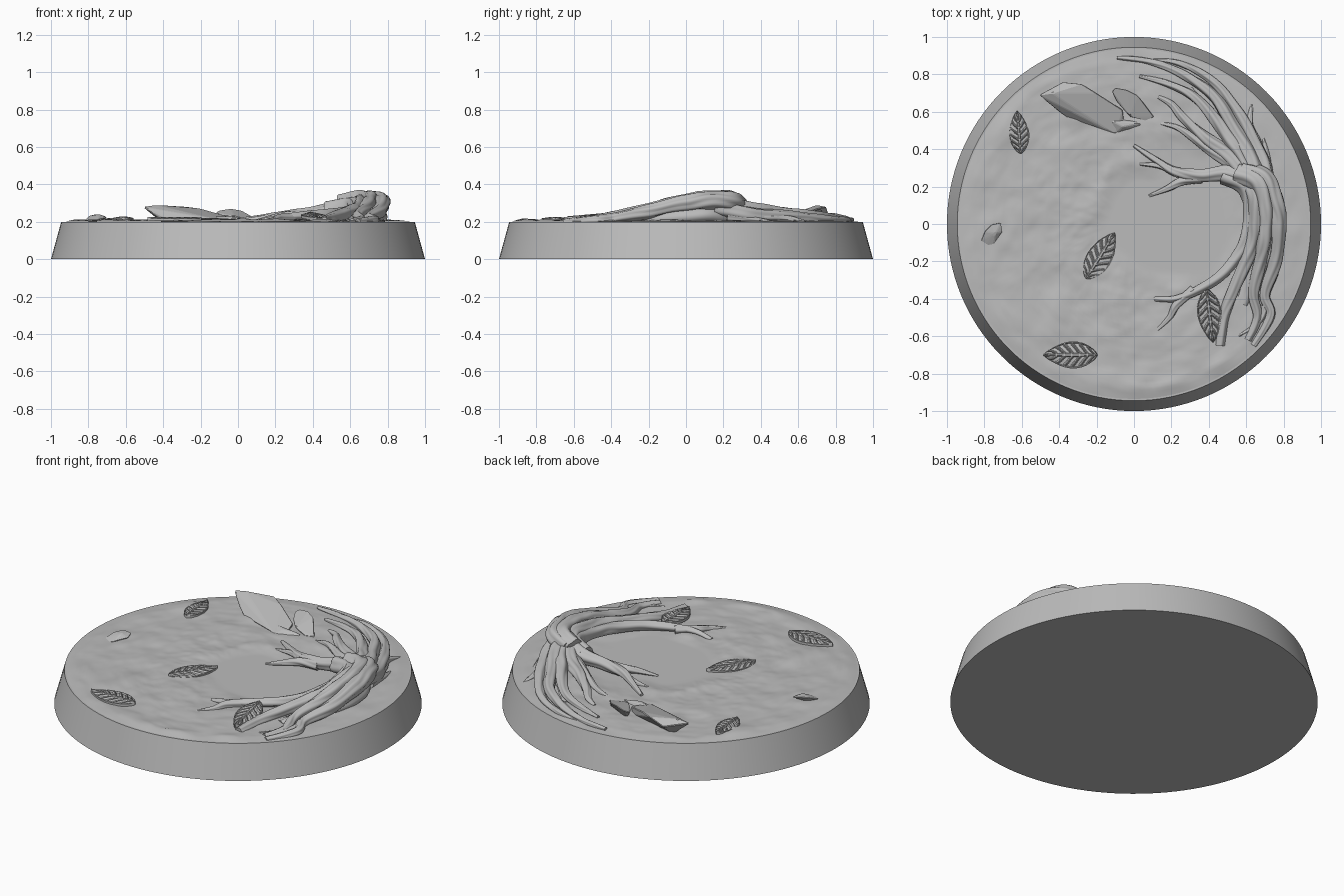
import bpy, bmesh, math, random
from mathutils import Vector, Matrix, noise

if "Cube" in bpy.data.objects:
    bpy.data.objects.remove(bpy.data.objects["Cube"])
random.seed(4)
TOP = 0.2

stone = bpy.data.materials.new("plain grey")
stone.use_nodes = True
stone.diffuse_color = (0.5, 0.5, 0.5, 1)
stone.node_tree.nodes["Principled BSDF"].inputs["Base Color"].default_value = (0.5, 0.5, 0.5, 1)


def finish(bm, name, angle=None):
    """Turn a bmesh into a named object, optionally smooth shaded."""
    bmesh.ops.recalc_face_normals(bm, faces=bm.faces)
    mesh = bpy.data.meshes.new(name)
    bm.to_mesh(mesh)
    bm.free()
    mesh.materials.append(stone)
    obj = bpy.data.objects.new(name, mesh)
    bpy.context.collection.objects.link(obj)
    if angle:
        bpy.ops.object.select_all(action='DESELECT')
        obj.select_set(True)
        bpy.context.view_layer.objects.active = obj
        bpy.ops.object.shade_smooth_by_angle(angle=math.radians(angle))
    return obj


def bridge(bm, a, b):
    for i in range(len(a)):
        j = (i + 1) % len(a)
        bm.faces.new((a[i], a[j], b[j], b[i]))


# Tapered round plinth
bm = bmesh.new()
bmesh.ops.create_cone(bm, cap_ends=True, segments=128, radius1=1, radius2=0.945,
                      depth=TOP, matrix=Matrix.Translation((0, 0, TOP / 2)))
finish(bm, "plinth", 30)


# Uneven soil, level in the middle and fading out at the rim
def soil_height(x, y):
    p = Vector((x, y, 0))
    rough = noise.fractal(p * 5, 0.8, 2.2, 5)
    centre = (p - Vector((0.22, 0.02, 0))).length + 0.12 * noise.noise(p * 4)
    fade = min(1, max(0, (centre - 0.3) / 0.15))
    rim = min(1, max(0, (0.935 - p.length) / 0.06))
    side = 0.7 if x > 0.5 else 1
    return TOP + 0.001 + fade * rim * side * max(0, 0.008 + 0.011 * rough)


bm = bmesh.new()
rings, count = 60, 160
previous = None
for k in range(1, rings + 1):
    r = 0.935 * k / rings
    ring = []
    for i in range(count):
        a = math.tau * i / count
        x, y = r * math.cos(a), r * math.sin(a)
        ring.append(bm.verts.new((x, y, soil_height(x, y))))
    if previous:
        bridge(bm, previous, ring)
    else:
        bm.faces.new(ring)
    previous = ring
finish(bm, "soil", 60)


# Roots: tapered tubes with twisting bark ridges
def spline(points, t):
    n = len(points) - 1
    i = min(int(t * n), n - 1)
    f = t * n - i
    p0, p1, p2, p3 = (points[min(max(i + d, 0), n)] for d in (-1, 0, 1, 2))
    return 0.5 * (2 * p1 + (p2 - p0) * f + (2 * p0 - 5 * p1 + 4 * p2 - p3) * f * f
                  + (3 * p1 - p0 - 3 * p2 + p3) * f ** 3)


def root(name, start, end, *path, ridges=5, depth=0.16):
    """Path points are x, y and height above the plinth in hundredths."""
    points = [Vector((x / 100, y / 100, TOP + z / 100)) for x, y, z in path]
    steps, sides = 14 * len(points), 30
    phase = random.random() * math.tau
    bm = bmesh.new()
    loops = []
    for s in range(steps + 1):
        t = s / steps
        c = spline(points, t)
        d = (spline(points, min(1, t + 0.01)) - spline(points, max(0, t - 0.01))).normalized()
        across = d.cross(Vector((0, 0, 1))).normalized()
        up = across.cross(d)
        radius = start + (end - start) * t
        radius *= 1 + 0.12 * noise.noise(c * 9 + Vector((phase, 0, 0)))
        loop = []
        for i in range(sides):
            a = math.tau * i / sides
            bark = 1 - depth * abs(math.cos(ridges / 2 * (a + phase) + 3 * t + 2 * noise.noise(c * 6))) ** 3
            loop.append(bm.verts.new(c + radius * bark * (across * math.cos(a) + up * math.sin(a))))
        if loops:
            bridge(bm, loops[-1], loop)
        loops.append(loop)
    bm.faces.new(loops[0])
    bm.faces.new(loops[-1])
    return finish(bm, name, 50)


# Arched trunk running to the front
root("trunk_outer", .062, .018, (58, 28, 8), (70, 24, 11), (76, 10, 11), (77, -6, 9), (75, -22, 5), (70, -38, 2), (73, -49, 1), (64, -65, 0), ridges=6)
root("trunk_crest", .055, .02, (55, 27, 9), (66, 22, 12), (71, 9, 12), (70, -6, 10), (67, -22, 6), (64, -38, 3), (66, -50, 1), (61, -62, 0))
root("trunk_middle", .05, .025, (58, 25, 8), (65, 14, 10), (65, -3, 8), (60, -20, 5), (53, -36, 3), (48, -50, 1), (46, -65, 0))
root("trunk_inner", .05, .013, (48, 26, 6), (59, 20, 8), (62, 6, 7), (58, -12, 5), (47, -27, 4), (33, -36, 3), (22, -40, 2), (11, -40, 0), ridges=4)
root("trunk_core", .075, .05, (62, 22, 4), (73, 8, 4), (72, -10, 3), (66, -26, 0), (58, -42, -3))
root("front_fork", .028, .009, (32, -35, 2), (23, -43, 2), (19, -50, 1), (12, -57, 0))
root("front_spur", .022, .006, (70, -44, 1), (67, -52, 1), (56, -60, 0))

# Roots reaching to the middle
root("middle_root", .056, .009, (64, 24, 9), (50, 27, 6), (36, 26, 4), (22, 28, 3), (12, 34, 2), (0, 42, 1))
root("middle_fork", .034, .008, (36, 25, 3), (26, 23, 3), (18, 19, 2), (8, 15, 0))
root("middle_twig", .026, .007, (24, 27, 3), (14, 31, 2), (3, 32, 1))

# Roots fanning out to the back
root("back_edge", .05, .008, (72, 15, 8), (69, 32, 4), (62, 48, 3), (52, 65, 2), (40, 78, 1), (24, 86, 1), (10, 88, 0))
root("back_long", .052, .01, (69, 17, 9), (62, 36, 6), (52, 54, 4), (42, 69, 3), (26, 80, 2), (8, 87, 1), (-9, 89, 1))
root("back_middle", .05, .01, (66, 20, 9), (56, 38, 6), (44, 55, 4), (32, 68, 3), (18, 75, 2), (3, 79, 1))
root("back_inner", .046, .01, (61, 25, 8), (49, 38, 5), (37, 47, 4), (26, 57, 3), (20, 64, 2), (13, 68, 1))
root("back_short", .036, .008, (55, 30, 6), (43, 38, 4), (32, 46, 3), (22, 52, 2), (12, 54, 0))
root("back_fill", .05, .02, (64, 30, 2), (50, 48, 1), (40, 60, 0), (30, 72, -1))
root("side_spur", .04, .007, (69, 28, 3), (66, 42, 2), (62, 53, 2), (63, 64, 0))
root("side_twig", .03, .006, (72, 22, 3), (71, 36, 1), (69, 47, 0))


# Leaves: pointed blades with a raised edge, midrib and slanting veins
def leaf(name, x, y, z, length, width, turn, tilt=0):
    bm = bmesh.new()
    rows, cols = 70, 28
    grid = []
    for i in range(rows + 1):
        u = i / rows
        half = width / 2 * max(0.02, math.sin(math.pi * u ** 0.85)) ** 0.8
        row = []
        for j in range(cols + 1):
            v = 2 * j / cols - 1
            vein = (u * 7 - abs(v) * 1.3) % 1
            raised = abs(v) < 0.1 or abs(v) > 0.88 or vein < 0.28
            lift = (0.009 if raised else 0.001) + 0.008 * (1 - v * v)
            row.append(bm.verts.new(((u - 0.5) * length, v * half, lift)))
        grid.append(row)
    for a, b in zip(grid, grid[1:]):
        for j in range(cols):
            bm.faces.new((a[j], a[j + 1], b[j + 1], b[j]))
    # Skirt down into the ground
    border = [e for e in bm.edges if e.is_boundary]
    skirt = bmesh.ops.extrude_edge_only(bm, edges=border)["geom"]
    for v in skirt:
        if isinstance(v, bmesh.types.BMVert):
            v.co.z = -0.006
    place = Matrix.Translation((x, y, z)) @ Matrix.Rotation(math.radians(turn), 4, 'Z')
    bm.transform(place @ Matrix.Rotation(math.radians(tilt), 4, 'Y'))
    finish(bm, name, 30)


leaf("leaf_back", -.615, .49, .211, .23, .11, 95)
leaf("leaf_centre", -.18, -.17, .203, .29, .14, 58)
leaf("leaf_front", -.34, -.7, .209, .29, .145, 180)
leaf("leaf_on_roots", .405, -.49, .225, .29, .13, 277, 5)


# Faceted rocks
def rock(name, *points):
    bm = bmesh.new()
    for x, y, z in points:
        bm.verts.new((x / 100, y / 100, TOP + z / 100))
    bmesh.ops.convex_hull(bm, input=bm.verts)
    bmesh.ops.bevel(bm, geom=bm.edges[:], offset=0.004, segments=1, affect='EDGES')
    finish(bm, name)


rock("shard_rock", (-51, 69, 8), (-44, 70, 9), (-38, 76, 5), (-28, 75, 8), (-20, 70, 7), (-6, 61, 3),
     (-36, 57, 1), (-24, 53, 1), (-10, 48, 1), (-5, 53, 0), (-42, 62, 2), (-40, 70, -1), (-8, 62, -1))
rock("shard_tail", (-12, 55, 3), (-6, 52, 3), (4, 54, 2), (3, 51, 0), (-10, 48, 0), (-8, 57, -1))
rock("split_rock", (-12, 71, 5), (-10, 73, 6), (-4, 72, 7), (2, 69, 6), (11, 57, 1), (6, 55, 1),
     (-2, 57, 3), (-9, 65, 3), (-8, 68, -1), (8, 60, -1))
rock("small_rock", (-82, -9, 1), (-80, -4, 3), (-76, 0, 4), (-71, 1, 3), (-70, -4, 2),
     (-75, -11, 1), (-80, -12, 0), (-74, -5, 4), (-78, -6, -1))
